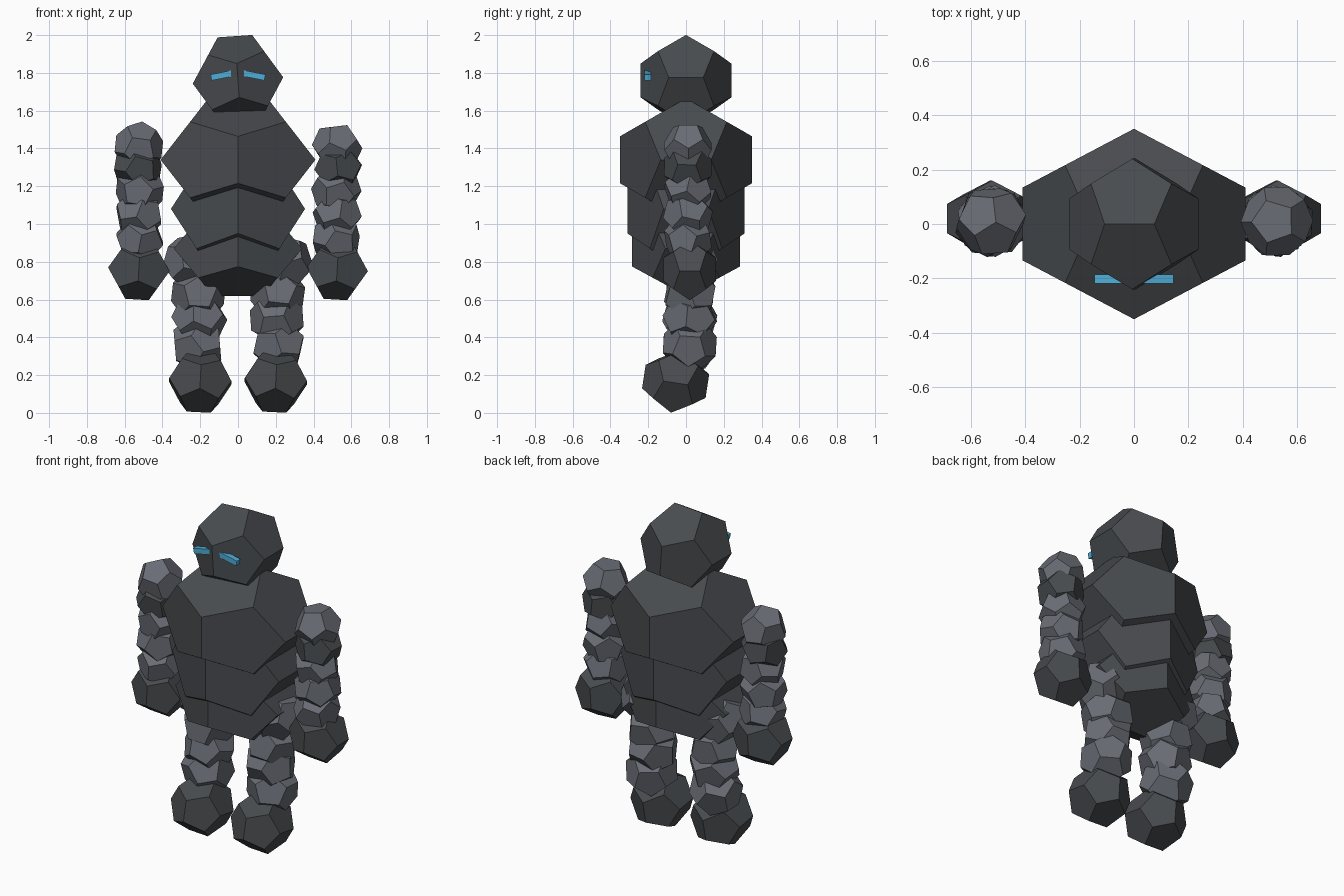
import bpy, bmesh, math, random
from mathutils import Vector, Euler

random.seed(4)
if "Cube" in bpy.data.objects:
    bpy.data.objects.remove(bpy.data.objects["Cube"], do_unlink=True)

PHI = (1 + math.sqrt(5)) / 2


def material(name, color):
    m = bpy.data.materials.new(name)
    m.use_nodes = True
    m.diffuse_color = (*color, 1)
    m.node_tree.nodes["Principled BSDF"].inputs["Base Color"].default_value = (*color, 1)
    return m


DARK = material("dark stone", (0.065, 0.071, 0.078))
LIGHT = material("light stone", (0.14, 0.15, 0.175))
BLUE = material("glowing blue", (0.08, 0.42, 0.68))


def finish(bm, name, mat, loc, rot=(0, 0, 0)):
    mesh = bpy.data.meshes.new(name)
    bm.to_mesh(mesh)
    bm.free()
    mesh.materials.append(mat)
    ob = bpy.data.objects.new(name, mesh)
    ob.location = loc
    ob.rotation_euler = rot
    bpy.context.collection.objects.link(ob)
    return ob


def boulder(name, mat, loc, radii, rot=(0, 0, 0), spin=(0, 0, 0)):
    """Twelve-sided stone; radii are its half extents before tilting by rot."""
    bm = bmesh.new()
    signs = (-1, 1)
    points = [Vector((x, y, z)) for x in signs for y in signs for z in signs]
    for a in signs:
        for b in signs:
            points += [Vector((a / PHI, 0, b * PHI)),
                       Vector((b * PHI, a / PHI, 0)),
                       Vector((0, b * PHI, a / PHI))]
    turn = Euler(spin).to_matrix()
    for p in points:
        q = turn @ p / PHI
        bm.verts.new([c * r for c, r in zip(q, radii)])
    bmesh.ops.convex_hull(bm, input=bm.verts)
    bmesh.ops.dissolve_limit(bm, angle_limit=0.02, verts=bm.verts, edges=bm.edges)
    bmesh.ops.recalc_face_normals(bm, faces=bm.faces)
    return finish(bm, name, mat, loc, rot)


def chain(name, stones, radius, side):
    """Column of randomly turned stones; each is (x, y, z, material)."""
    for i, (x, y, z, mat) in enumerate(stones):
        spin = [random.uniform(0, math.tau) for _ in range(3)]
        boulder(f"{name}_stone_{i + 1}", mat, (side * x, y, z), [radius] * 3, spin=spin)


# Head and torso
boulder("head", DARK, (0, 0, 1.76), (0.24, 0.24, 0.235), rot=(0, -0.07, 0))
boulder("chest", DARK, (0, 0, 1.34), (0.41, 0.35, 0.325))
boulder("belly", DARK, (0, 0, 1.08), (0.355, 0.31, 0.34))
boulder("hips", DARK, (0, 0, 0.87), (0.34, 0.285, 0.25))

for side, label in ((1, "left"), (-1, "right")):
    # Arm and fist
    arm = [(0.525, 0.01, 1.41, LIGHT), (0.53, 0.01, 1.3, DARK),
           (0.52, 0.01, 1.18, LIGHT), (0.525, 0.01, 1.05, LIGHT),
           (0.52, 0.01, 0.92, LIGHT)]
    chain(label + "_arm", arm, 0.125, side)
    boulder(label + "_fist", DARK, (side * 0.525, 0.02, 0.76), (0.163, 0.14, 0.16),
            rot=(0, 0.06, 0))

    # Leg and foot
    leg = [(0.25, 0.02, 0.8, LIGHT), (0.21, 0.02, 0.63, LIGHT),
           (0.205, 0.02, 0.5, LIGHT), (0.215, 0.02, 0.36, LIGHT)]
    chain(label + "_leg", leg, 0.14, side)
    boulder(label + "_foot", DARK, (side * 0.2, -0.055, 0.167), (0.165, 0.17, 0.165),
            rot=(-0.15, 0.05, 0))

    # Slanted eye bar
    bm = bmesh.new()
    bmesh.ops.create_cube(bm, size=1)
    bmesh.ops.scale(bm, vec=(0.118, 0.034, 0.032), verts=bm.verts)
    finish(bm, label + "_eye", BLUE, (side * 0.085, -0.202, 1.787), (0, side * 0.2, 0))
